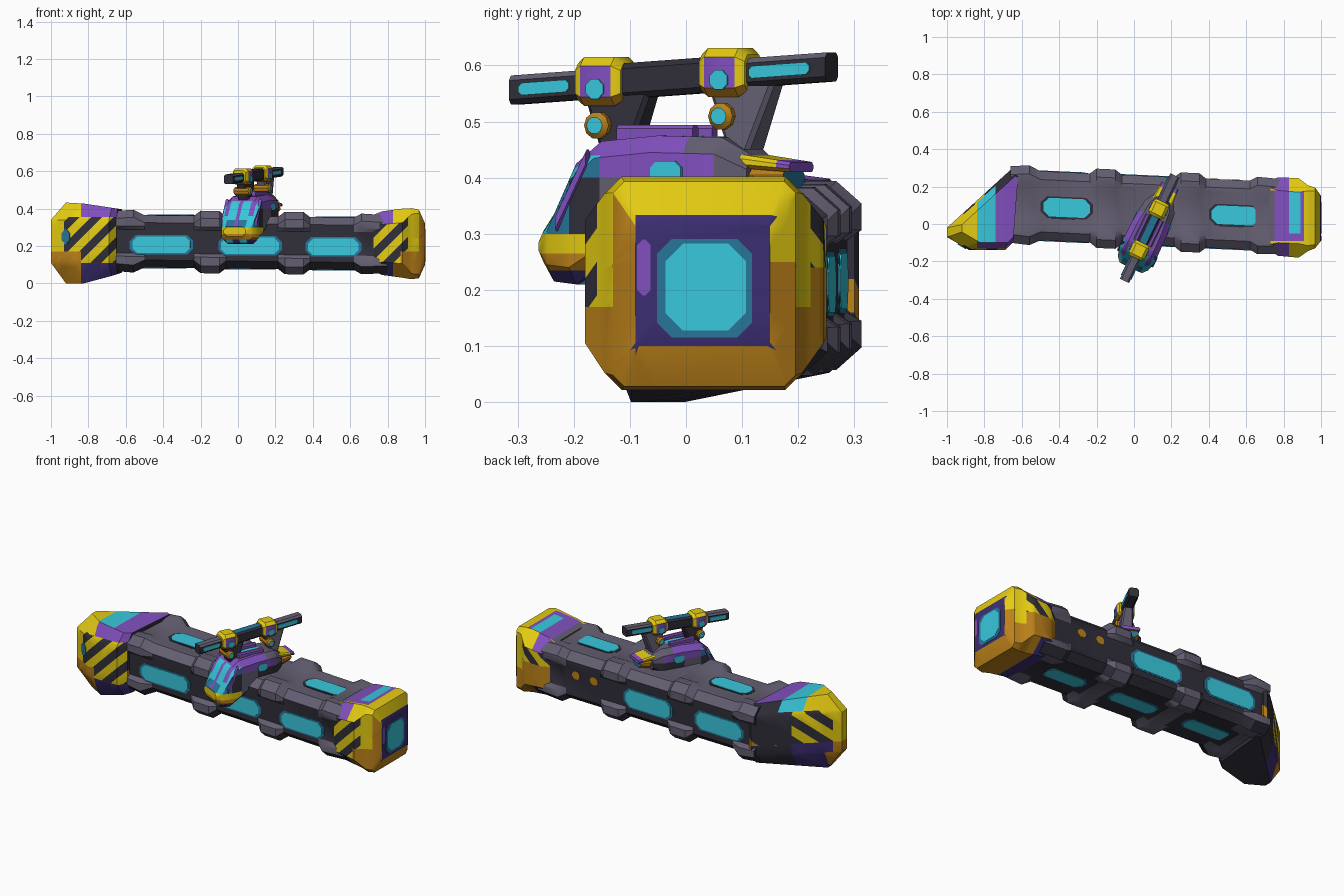
import bpy, bmesh, math
from mathutils import Vector, Matrix

if "Cube" in bpy.data.objects:
    bpy.data.objects.remove(bpy.data.objects["Cube"])

COLOURS = {
    "grey": (0.125, 0.112, 0.165), "dark": (0.030, 0.028, 0.042),
    "cyan": (0.04, 0.58, 0.72), "deep_cyan": (0.02, 0.18, 0.32),
    "yellow": (0.78, 0.60, 0.006), "orange": (0.50, 0.22, 0.010),
    "purple": (0.22, 0.08, 0.52), "deep_purple": (0.045, 0.027, 0.17),
}
KEYS = list(COLOURS)
MATS = []
for key, rgb in COLOURS.items():
    m = bpy.data.materials.new(key)
    m.diffuse_color = (*rgb, 1)
    m.use_nodes = True
    m.node_tree.nodes["Principled BSDF"].inputs["Base Color"].default_value = m.diffuse_color
    MATS.append(m)


def loft(name, rings, rule, cuts=(), matrix=None):
    """Skin rings, cut along (point, normal) planes, colour faces by rule(centre, normal)."""
    bm = bmesh.new()
    vs = [[bm.verts.new(p) for p in r] for r in rings]
    n = len(vs[0])
    for a, b in zip(vs, vs[1:]):
        for i in range(n):
            j = (i + 1) % n
            bm.faces.new((a[i], a[j], b[j], b[i]))
    bm.faces.new(vs[0][::-1])
    bm.faces.new(vs[-1])
    bmesh.ops.recalc_face_normals(bm, faces=bm.faces)
    for co, no in cuts:
        bmesh.ops.bisect_plane(bm, geom=bm.verts[:] + bm.edges[:] + bm.faces[:],
                               dist=1e-5, plane_co=co, plane_no=Vector(no).normalized())
    bm.normal_update()
    for f in bm.faces:
        key = rule if isinstance(rule, str) else rule(f.calc_center_median(), f.normal)
        f.material_index = KEYS.index(key)
        f.smooth = True
    me = bpy.data.meshes.new(name)
    bm.to_mesh(me)
    bm.free()
    for m in MATS:
        me.materials.append(m)
    me.set_sharp_from_angle(angle=math.radians(35))
    ob = bpy.data.objects.new(name, me)
    bpy.context.collection.objects.link(ob)
    if matrix:
        ob.matrix_world = matrix
    return ob


def octagon(a0, a1, b0, b1, c):
    """Chamfered rectangle as (a, b) pairs."""
    return [(a1, b0 + c), (a1, b1 - c), (a1 - c, b1), (a0 + c, b1),
            (a0, b1 - c), (a0, b0 + c), (a0 + c, b0), (a1 - c, b0)]


def plate(name, pos, u, v, length, height, col, lift=0.0, matrix=None, clip=.3):
    """Thin panel with clipped corners lying in the u, v plane."""
    u, v, pos = Vector(u).normalized(), Vector(v), Vector(pos)
    n = u.cross(v)
    pts = octagon(-length / 2, length / 2, -height / 2, height / 2, height * clip)
    loft(name, [[pos + u * a + v * b + n * (lift + d) for a, b in pts]
                for d in (-0.004, 0.004)], col, (), matrix)


# ---------- main beam with swollen corner collars ----------
W, H = 0.185, 0.14


def yc(x):
    return 0.075 - 0.045 * x


def zc(x):
    return 0.219 - 0.012 * x


def beam_ring(x, b):
    q = [(W, .45 * H), (W + b, .58 * H), (W + b, H + b - .04), (W + b - .045, H + b),
         (.62 * W, H + b), (.45 * W, H + .4 * b)]
    pts = []
    for sy, sz in ((1, 1), (-1, 1), (-1, -1), (1, -1)):
        pts += [(sy * y, sz * z) for y, z in (q if sy * sz > 0 else q[::-1])]
    return [(x, yc(x) + y, zc(x) + z) for y, z in pts]


def beam_rule(c, n):
    y, z = abs(c.y - yc(c.x)), c.z - zc(c.x)
    if y > W + .004 or abs(z) > H + .009 or n.z > .4:
        return "grey"
    return "dark"


stations = [(-.66, .02), (-.56, .028), (-.50, 0)]
for cx in (-.15, .30):
    stations += [(cx - .085, 0), (cx - .05, .027), (cx + .05, .027), (cx + .085, 0)]
stations += [(.62, 0), (.66, .022), (.80, .015)]
loft("beam", [beam_ring(x, b) for x, b in stations], beam_rule)

# ---------- beam windows ----------
ALONG = (1, -.045, 0)
BACK = (-1, .045, 0)


def window(name, x, dy, dz, u, v, length, height, rim):
    pos = (x, yc(x) + dy, zc(x) + dz)
    plate(name + "_rim", pos, u, v, length + .03, height + .016, rim, -.002)
    plate(name + "_glass", pos, u, v, length, height, "cyan", 0)


for i, (x, l) in enumerate(((-.41, .31), (.065, .31), (.51, .27))):
    window(f"front_window_{i}", x, -W, -.018, ALONG, (0, 0, 1), l, .088, "deep_cyan")
    window(f"belly_window_{i}", x, 0, -H, BACK, (0, 1, 0), l - .04, .085, "deep_cyan")
for i, x in enumerate((-.36, .54)):
    plate(f"top_window_bed_{i}", (x - .05, yc(x) - .005, zc(x) + H), ALONG, (0, 1, 0),
          .26, .12, "dark", -.003)
    window(f"top_window_{i}", x, -.005, H + .001, ALONG, (0, 1, 0), .25, .10, "dark")
for i, x in enumerate((-.41, .065)):
    window(f"back_window_{i}", x, W, -.008, BACK, (0, 0, 1), .30, .10, "deep_cyan")
for i, x in enumerate((.43, .55)):
    plate(f"back_marker_{i}", (x, yc(x) + W, .24), BACK, (0, 0, 1), .05, .045, "orange", -.002)

# ---------- hazard stripes shared by both end caps ----------
STEP = .06


def striped(c):
    return "dark" if math.floor((c.x - c.z) / STEP) % 2 else "yellow"


def stripe_cuts(t0, t1):
    return [((i * STEP, 0, 0), (1, 0, -1))
            for i in range(math.floor(t0 / STEP), math.ceil(t1 / STEP) + 1)]


def plane_cuts(**axes):
    """Cutting planes square to the named axes."""
    return [(Vector(n) * d, n) for k, n in (("x", (1, 0, 0)), ("y", (0, 1, 0)), ("z", (0, 0, 1)))
            for d in axes.get(k, ())]


# ---------- mitred left end cap ----------
foot = [(-.62, .30), (-.64, .308), (-1, -.02), (-1, -.07), (-.88, -.14), (-.69, -.14), (-.65, -.10)]


def cap_ring(s, zf):
    pts = [(-.62 + (x + .62) * s, .06 + (y - .06) * s) for x, y in foot]
    return [(x, y, zf(x)) for x, y in pts]


def left_rule(c, n):
    if n.z > .85:
        return "yellow" if c.x < -.85 else "cyan" if c.x < -.74 else "purple"
    if n.z < -.85:
        return "dark"
    front = n.y < -.15
    if c.z > .355:
        if front:
            return "yellow" if c.x < -.84 else "purple"
        return "yellow" if c.x < -.84 else "cyan" if c.x < -.74 else "dark"
    if c.z < .11:
        if front:
            return "orange" if c.x < -.84 else "deep_purple"
        return "orange" if c.x < -.93 else "deep_purple" if c.x < -.80 else "dark"
    if front:
        if c.x < -.93:
            return "yellow" if c.z > .17 else "orange"
        return "orange" if c.z < .17 and c.x < -.84 else striped(c)
    if c.x < -.965:
        return "yellow" if c.z > .17 else "orange"
    if c.x < -.80:
        return striped(c) if c.z > .17 else "deep_purple"
    return "orange" if c.x > -.74 and .15 < c.z < .19 else "dark"


loft("left_end_cap", [
    cap_ring(.79, lambda x: max(0, x + .80) * .32),
    cap_ring(1, lambda x: .11),
    cap_ring(1, lambda x: .34),
    cap_ring(.79, lambda x: .432 - max(0, x + .86) * .15)],
    left_rule, stripe_cuts(-1.4, -.7)
    + plane_cuts(x=(-.965, -.93, -.84, -.80, -.74), z=(.17, .355)))
plate("left_cap_light", (-.92, -.118, .25), (1, -.58, 0), (0, 0, 1), .05, .09, "deep_cyan")


# ---------- right end cap ----------
def right_rule(c, n):
    if c.x > .996:
        return "deep_purple"
    if c.x > .965:                      # bevel framing the end face
        if n.z > .5 * abs(n.y) and c.z > .3:
            return "yellow"
        return "yellow" if c.y > .15 and c.z > .25 else "orange"
    if n.z > .8:
        if c.y > .18 or c.y < -.09 or c.x > .91:
            return "yellow"
        if c.x < .75:
            return "grey"
        return "cyan" if .83 < c.x < .89 and c.y > -.05 else "purple"
    if n.z > .3:
        return "purple" if c.x < .83 else "yellow"
    if n.z < -.3:
        return "orange" if c.x > .83 else "deep_purple"
    if c.x > .91:
        return "yellow" if c.z > .17 else "orange"
    if n.y < 0:
        return "orange" if c.z < .17 and c.x > .87 else striped(c)
    return striped(c) if c.z > .24 else "orange"


sections = [(.72, -.14, .225, .07, .365, .03), (.77, -.17, .25, .045, .385, .07),
            (.88, -.18, .245, .03, .40, .075), (.93, -.145, .207, .022, .402, .03),
            (.968, -.13, .195, .028, .393, .02), (1.0, -.09, .15, .10, .32, .006)]
loft("right_end_cap", [[(x, y, z) for y, z in octagon(*s)] for x, *s in sections], right_rule,
     stripe_cuts(.3, .95) + plane_cuts(x=(.75, .83, .87, .89, .91), y=(.18, -.05, -.09),
                                       z=(.17, .24, .25)))
plate("end_light_rim", (.998, .033, .203), (0, 1, 0), (0, 0, 1), .17, .175, "deep_cyan", 0, None, .15)
plate("end_light", (.998, .035, .205), (0, 1, 0), (0, 0, 1), .143, .155, "cyan", .0015, None, .2)
plate("end_panel", (.998, -.075, .24), (0, 1, 0), (0, 0, 1), .024, .10, "purple", 0, None, .1)

# ---------- cockpit pod, turned on the beam ----------
POD = Matrix.Translation((.085, -.02, 0)) @ Matrix.Rotation(math.radians(-25.6), 4, "Z")


def along_y(name, secs, rule, cuts=()):
    return loft(name, [[(a, y, b) for a, b in octagon(*s)] for y, *s in secs], rule, cuts, POD)


def pod_rule(c, n):
    x = abs(c.x)
    if c.y < -.10 and c.z < .30:
        if c.z < .235:
            return "cyan" if .02 < x < .06 else "deep_purple"
        return "yellow" if c.z > .265 else "orange"
    if c.y < -.10:
        if x > .09 and n.z < .3:
            return "dark" if c.y > -.16 and c.z < .40 else "deep_cyan"
        if x < .01 or .06 < x < .085 and c.z > .36:
            return "purple"
        if c.z > .44:
            return "purple"
        return "deep_cyan" if c.z < .34 and x < .06 else "cyan"
    if n.z > .7:
        if x < .02 and c.y < .06:
            return "cyan"
        return "grey" if c.y > .06 or x < .06 else "purple"
    if n.z > .3 and x > .07 and c.y < 0:
        return "yellow"
    if n.z < -.3:
        return "dark"
    if x > .07 and c.z < .40:
        return "dark" if c.y > 0 else "grey"
    return "grey" if c.y > .12 else "purple"


pod = [(-.238, -.065, .065, .25, .305, .02), (-.21, -.09, .09, .215, .335, .03),
       (-.16, -.103, .103, .21, .425, .03), (-.11, -.103, .103, .24, .465, .03),
       (0, -.10, .10, .30, .475, .03), (.12, -.088, .088, .32, .472, .03),
       (.17, -.06, .06, .35, .44, .025)]
along_y("cockpit", pod, pod_rule,
        plane_cuts(x=(-.085, -.06, -.02, -.01, .01, .02, .06, .085), y=(-.16, -.10, 0, .06),
                   z=(.235, .265, .30, .34, .36, .40, .44)))
for s in (-1, 1):
    along_y("roof_rail", [(y, s * .04 - .012, s * .04 + .012, .46, .494, .006)
                          for y in (-.09, .06)], "purple")
    # slanted window posts on the cockpit sides
    along_y("window_post", [(y, s * .098 - .009, s * .098 + .009, z - .015, z + .015, .004)
                            for y, z in ((-.185, .32), (-.125, .435))], "purple")
    plate("side_window", (s * .0975, .03, .41), (0, s, 0), (0, 0, 1), .06, .04, "cyan", 0, POD)

# ---------- rear thruster with flat fin ----------
along_y("thruster", [(.14, -.035, .035, .36, .42, .02), (.18, -.055, .055, .365, .425, .02),
                     (.235, -.045, .045, .375, .425, .02)],
        lambda c, n: "deep_cyan" if n.y > .9 else "orange")
along_y("thruster_fin", [(.11, -.06, .06, .42, .448, .008), (.25, -.05, .05, .41, .428, .006)],
        lambda c, n: ("purple" if c.y > .225 else "yellow") if n.z > -.3 else "orange",
        plane_cuts(y=(.225,)))

# ---------- roof gun with two clamps ----------
SLOPE = .066


def gz(y):
    return .577 + SLOPE * y


along_y("gun_barrel", [(y, -.027, .027, gz(y) - .026, gz(y) + .026, .009) for y in (-.315, .31)],
        lambda c, n: "grey" if n.z > .6 else "dark")
for y, l in ((-.245, .10), (.22, .12)):
    for s in (-1, 1):
        plate("barrel_light", (s * .027, y, gz(y)), (0, s, s * SLOPE), (0, 0, 1), l, .022, "cyan", 0, POD)
# thicker middle sleeve
along_y("barrel_sleeve", [(y, -.03, .03, gz(y) - .03, gz(y) + .033, .01) for y in (-.1, .08)],
        lambda c, n: "deep_cyan" if n.z > .9 else "dark")


def clamp_rule(c, n):
    return "purple" if abs(n.x) > .9 else "orange" if n.z < -.3 else "yellow"


for y, low in ((-.135, .43), (.11, .45)):
    z = gz(y)
    along_y("gun_clamp", [(y - .045, -.036, .036, z - .03, z + .035, .012),
                          (y - .03, -.046, .046, z - .04, z + .047, .016),
                          (y + .03, -.046, .046, z - .04, z + .047, .016),
                          (y + .045, -.036, .036, z - .03, z + .035, .012)], clamp_rule)
    for s in (-1, 1):
        plate("clamp_light", (s * .046, y, z - .01), (0, s, 0), (0, 0, 1), .035, .035, "cyan", 0, POD)
    # tapered support wedge beneath the clamp
    loft("gun_support", [[(a, b + y + .03, zz) for a, b in octagon(-w, w, -d, d, .008)]
                         for zz, w, d in ((low, .035, .022), (z - .02, .025, .065))],
         "grey" if y > 0 else "dark", (), POD)
    # round pivot
    rings = [[(x, y + .022 * k * math.cos(t), z - .075 + .022 * k * math.sin(t))
              for t in (i * math.pi / 5 for i in range(10))]
             for x, k in ((-.05, .7), (-.042, 1.1), (.042, 1.1), (.05, .7))]
    loft("gun_pivot", rings, lambda c, n: "cyan" if abs(n.x) > .9 else "orange", (), POD)
